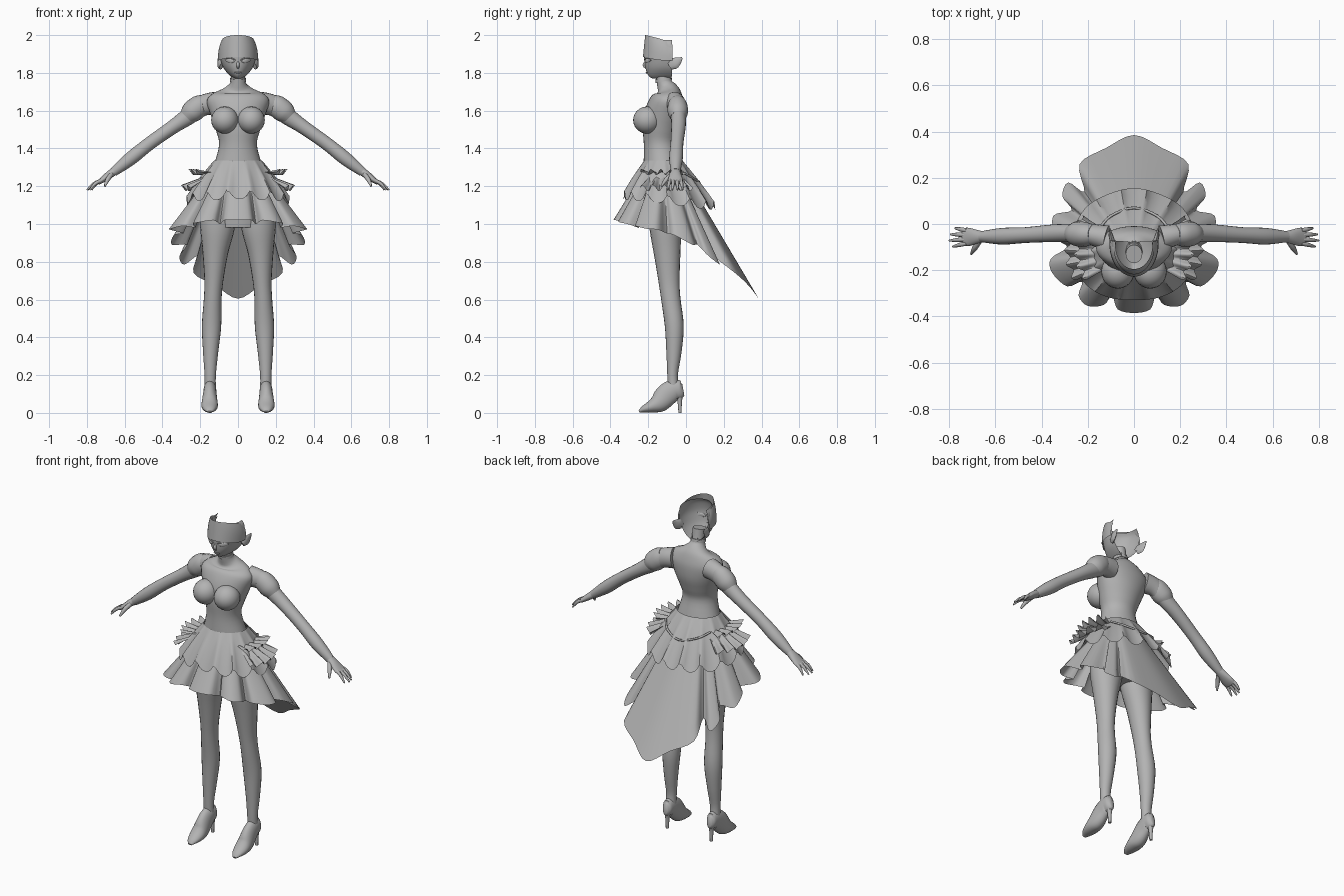
import bpy, bmesh, math
from mathutils import Vector

grey = bpy.data.materials.new("plain grey")
grey.diffuse_color = (0.45, 0.45, 0.45, 1)


def spline(pts, k, loop=False):
    """Catmull-Rom points, k per span."""
    n, out = len(pts), []
    get = (lambda i: pts[i % n]) if loop else (lambda i: pts[max(0, min(n - 1, i))])
    for i in range(n if loop else n - 1):
        p = [get(i + j) for j in (-1, 0, 1, 2)]
        for s in range(k):
            t = s / k
            out.append(tuple(0.5 * (2 * b + (c - a) * t + (2 * a - 5 * b + 4 * c - d) * t * t
                                    + (3 * b - a - 3 * c + d) * t ** 3) for a, b, c, d in zip(*p)))
    if not loop:
        out.append(tuple(pts[-1]))
    return out


def loft(name, rings, loop=True, caps=False, angle=50):
    """Skin a list of equally long rings."""
    bm = bmesh.new()
    vs = [[bm.verts.new(p) for p in r] for r in rings]
    n = len(rings[0])
    for a, b in zip(vs, vs[1:]):
        for i in range(n if loop else n - 1):
            j = (i + 1) % n
            bm.faces.new((a[i], a[j], b[j], b[i]))
    if caps:
        bm.faces.new(vs[0])
        bm.faces.new(vs[-1])
    bmesh.ops.recalc_face_normals(bm, faces=bm.faces)
    me = bpy.data.meshes.new(name)
    bm.to_mesh(me)
    bm.free()
    me.materials.append(grey)
    ob = bpy.data.objects.new(name, me)
    bpy.context.collection.objects.link(ob)
    bpy.ops.object.select_all(action='DESELECT')
    ob.select_set(True)
    bpy.context.view_layer.objects.active = ob
    bpy.ops.object.shade_smooth_by_angle(angle=math.radians(angle))
    return ob


def tube(name, path, side=1, ref=(0, 1, 0), seg=20, k=4, caps=True):
    """Path points are x, y, z, radius along ref, radius across."""
    pts = spline([(p[0] * side, *p[1:]) for p in path], k)
    rings = []
    for i, p in enumerate(pts):
        d = (Vector(pts[min(i + 1, len(pts) - 1)][:3]) - Vector(pts[max(i - 1, 0)][:3])).normalized()
        a = Vector(ref) - d * d.dot(Vector(ref))
        a.normalize()
        b = d.cross(a)
        rings.append([Vector(p[:3]) + a * p[3] * math.cos(t) + b * p[4] * math.sin(t)
                      for t in (2 * math.pi * s / seg for s in range(seg))])
    return loft(name, rings, caps=caps)


def ball(name, centre, size, seg=24):
    rings = []
    for i in range(13):
        f = math.pi * (0.02 + 0.96 * i / 12)
        rings.append([(centre[0] + size[0] * math.sin(f) * math.cos(t),
                       centre[1] + size[1] * math.sin(f) * math.sin(t),
                       centre[2] + size[2] * math.cos(f))
                      for t in (2 * math.pi * s / seg for s in range(seg))])
    return loft(name, rings, caps=True)


# Torso from pelvis to neck
tube("torso", [(0, -.11, .98, .085, .13), (0, -.11, 1.10, .10, .165), (0, -.115, 1.22, .105, .155),
               (0, -.125, 1.31, .10, .128), (0, -.135, 1.42, .088, .10), (0, -.13, 1.50, .10, .118),
               (0, -.115, 1.58, .105, .145), (0, -.10, 1.65, .092, .165), (0, -.095, 1.69, .072, .135),
               (0, -.10, 1.715, .055, .075), (0, -.115, 1.75, .04, .04), (0, -.13, 1.83, .04, .036)], seg=32)
tube("choker", [(0, -.117, 1.755, .044, .043), (0, -.12, 1.772, .044, .041)], seg=24, k=1)

for s in (1, -1):
    ball("bust", (.07 * s, -.205, 1.55), (.072, .075, .072))
    # Arm, puffed sleeve and hand
    tube("arm", [(.12, -.06, 1.64, .055, .06), (.19, -.045, 1.625, .045, .055), (.27, -.04, 1.565, .04, .045),
                 (.35, -.04, 1.51, .038, .037), (.47, -.048, 1.425, .034, .035), (.57, -.053, 1.345, .036, .036),
                 (.66, -.055, 1.275, .024, .024)], s)
    tube("puff_sleeve", [(.175, -.045, 1.645, .04, .045), (.205, -.045, 1.625, .052, .058),
                         (.245, -.043, 1.592, .054, .058), (.272, -.042, 1.565, .04, .043)], s)
    tube("palm", [(.65, -.055, 1.283, .022, .022), (.685, -.056, 1.258, .032, .02),
                  (.72, -.056, 1.232, .04, .015), (.742, -.056, 1.218, .036, .011)], s)
    for y0, y1, end in ((-.028, -.018, .775), (-.047, -.045, .795), (-.066, -.072, .80), (-.084, -.098, .785)):
        tube("finger", [(.725, y0, 1.232, .0095, .0095), (.5 * (.73 + end), .5 * (y0 + y1), 1.212, .009, .009),
                        (end, y1, 1.18, .004, .004)], s, seg=10, k=3)
    tube("thumb", [(.67, -.075, 1.262, .012, .014), (.69, -.105, 1.235, .012, .012),
                   (.705, -.13, 1.20, .005, .005)], s, seg=10, k=3, ref=(1, 0, 0))
    # Leg and high heeled shoe
    tube("leg", [(.105, -.11, 1.06, .09, .095), (.11, -.108, .97, .084, .09), (.12, -.10, .85, .071, .068),
                 (.128, -.09, .70, .056, .05), (.134, -.08, .60, .051, .047), (.14, -.062, .46, .05, .051),
                 (.145, -.064, .32, .04, .04), (.147, -.071, .2, .028, .03), (.147, -.065, .12, .03, .03)], s)
    tube("shoe", [(.15, -.248, .006, .006, .012), (.15, -.225, .019, .018, .03), (.15, -.18, .035, .035, .043),
                  (.15, -.14, .056, .053, .042), (.149, -.10, .098, .06, .036), (.148, -.06, .122, .055, .033),
                  (.148, -.03, .12, .047, .028), (.148, -.014, .122, .03, .014)], s, ref=(0, 0, 1))
    tube("heel", [(.148, -.035, .10, .02, .02), (.148, -.033, .06, .012, .012), (.148, -.032, 0, .008, .009)], s, seg=12)
    # Pointed ear
    tube("ear", [(.088, -.085, 1.835, .02, .010), (.097, -.062, 1.85, .03, .011), (.102, -.04, 1.865, .02, .007),
                 (.104, -.02, 1.88, .004, .002)], s, ref=(0, 0, 1), seg=10)
    # Eye plate and lash
    tube("eye", [(.018, -.216, 1.862, .003, .003), (.042, -.208, 1.864, .013, .004),
                 (.068, -.186, 1.868, .003, .003)], s, ref=(0, 0, 1), seg=10)
    tube("upper_lash", [(.014, -.221, 1.868, .002, .003), (.042, -.212, 1.88, .004, .004),
                        (.074, -.182, 1.878, .002, .003)], s, ref=(0, 0, 1), seg=8)

# Hollow face mask, open at the back
arc = [math.radians(-98 + 196 * i / 32) for i in range(33)]
face = spline([(1.79, .02, .035), (1.77, .018, .08), (1.785, .043, .108), (1.82, .073, .123), (1.86, .09, .129),
               (1.90, .098, .131), (1.95, .094, .12), (1.975, .08, .105)], 4)
loft("face", [[(w * math.sin(a), -.09 - d * math.cos(a), z) for a in arc] for z, w, d in face], loop=False)
tube("nose", [(0, -.213, 1.862, .004, .004), (0, -.222, 1.842, .008, .009), (0, -.212, 1.825, .004, .006)], seg=10)
tube("mouth", [(-.018, -.205, 1.803, .002, .003), (0, -.210, 1.801, .004, .004), (.018, -.205, 1.803, .002, .003)],
     ref=(0, 0, 1), seg=8)
# Fringe with a raised front edge
loft("fringe", [[((.106 - .018 * t ** 3) * math.sin(a), -.09 - (.138 - .012 * t) * math.cos(a),
                  (1 - t) * (1.885 - .02 * math.sin(a) ** 2)
                  + t * (1.95 + .05 * math.sqrt(max(0, math.cos(a))))) for a in arc]
                for t in (i / 8 for i in range(9))], loop=False)


def both_sides(half):
    """Close a half outline running from front centre to back centre."""
    return half + [(-p[0], *p[1:]) for p in reversed(half[1:-1])]


def skirt(name, hem, waist, steps, bulge=0.0, angle=50):
    """Loft from an elliptical waist (z, rx, ry) to a hem outline."""
    z, rx, ry = waist
    rings = []
    for i in range(steps + 1):
        t = i / steps
        ring = []
        for p in hem:
            a = math.atan2(p[0], -(p[1] + .11))
            top = Vector((rx * math.sin(a), -.12 - ry * math.cos(a), z))
            out = Vector((math.sin(a), -math.cos(a), .3)) * bulge * math.sin(math.pi * t)
            ring.append(top.lerp(Vector(p), t) + out)
        rings.append(ring)
    return loft(name, rings, angle=angle)


# Pleated skirt with long pointed tail
hem = [(0, -.385, 1.02), (.07, -.37, 1.02), (.095, -.31, 1.0), (.13, -.35, 1.02), (.20, -.355, 1.01),
       (.24, -.31, 1.0), (.225, -.25, .98), (.29, -.27, .99), (.355, -.21, .975), (.36, -.15, .97),
       (.29, -.10, .95), (.34, -.06, .94), (.35, .035, .89), (.27, .06, .89), (.31, .12, .83),
       (.285, .18, .785), (.215, .14, .83), (.235, .26, .74), (.12, .33, .675), (0, .385, .605)]
skirt("pleated_skirt", spline(both_sides(hem), 4, True), (1.28, .135, .105), 8)

# Overskirt with a scalloped, pointed edge
edge = spline(both_sides([(0, -.33, 1.16), (.12, -.315, 1.155), (.21, -.26, 1.15), (.265, -.16, 1.14),
                          (.265, -.04, 1.125), (.21, .07, 1.11), (.11, .13, 1.105), (0, .155, 1.105)]), 8, True)
jag = [0, 0, .004, .014, .034, .03, .014, .004]
edge = [(x, y, z - .028 + jag[i % 8] * 1.3) for i, (x, y, z) in enumerate(edge)]
skirt("overskirt", edge, (1.335, .128, .103), 6, .004)

# Wavy hip ruffles, two layers on each side
for s in (1, -1):
    for r0, r1, z0, z1, lo, hi in ((.145, .25, 1.27, 1.275, 55, 125), (.17, .29, 1.255, 1.19, 60, 130)):
        rows = []
        for t in (0, .25, .5, .75, 1):
            row = []
            for i in range(41):
                a = math.radians(lo + (hi - lo) * i / 40)
                w = math.sin(i * math.pi / 4)
                r = r0 + (r1 - r0) * t + .012 * t * w
                row.append((s * r * math.sin(a), -.12 - .85 * r * math.cos(a), z0 + (z1 - z0) * t + .016 * t * w))
            rows.append(row)
        loft("hip_ruffle", rows, loop=False)

# Sash cord hanging across the back
tube("back_sash", [(-.15, -.02, 1.275, .006, .006), (-.10, .035, 1.245, .006, .006), (0, .07, 1.222, .006, .006),
                   (.10, .035, 1.245, .006, .006), (.15, -.02, 1.275, .006, .006)], ref=(0, 0, 1), seg=8)
